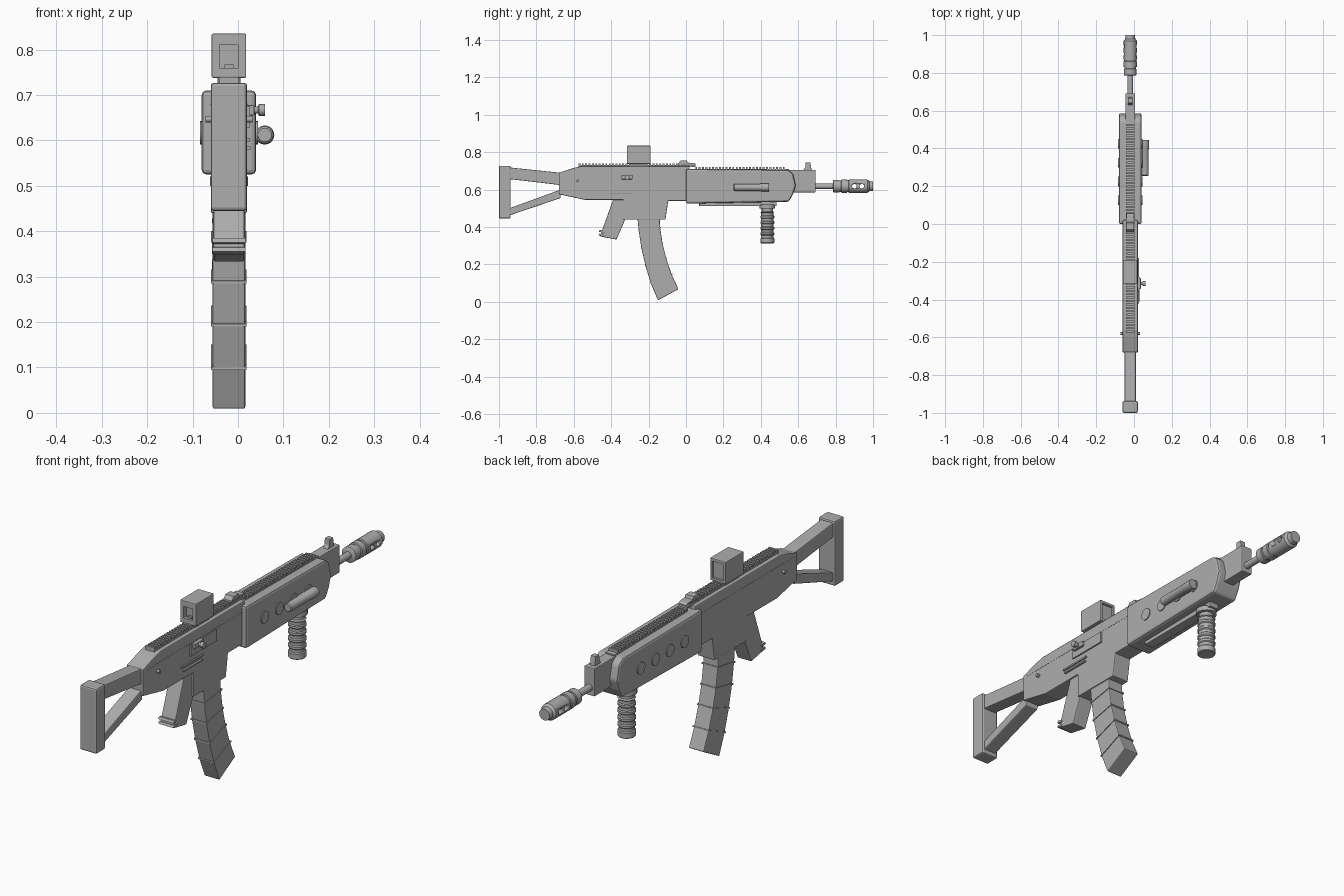
import bpy, bmesh, math
from mathutils import Vector, Matrix

cube = bpy.data.objects.get("Cube")
if cube:
    bpy.data.objects.remove(cube, do_unlink=True)

CX = -0.02  # centre plane of the body

metal = bpy.data.materials.new("grey metal")
metal.use_nodes = True
GREY = (0.42, 0.42, 0.42, 1)
metal.diffuse_color = GREY
metal.node_tree.nodes["Principled BSDF"].inputs["Base Color"].default_value = GREY


def finish(name, bm, bevel=0, smooth=False):
    bmesh.ops.recalc_face_normals(bm, faces=bm.faces)
    mesh = bpy.data.meshes.new(name)
    bm.to_mesh(mesh)
    bm.free()
    mesh.materials.append(metal)
    ob = bpy.data.objects.new(name, mesh)
    bpy.context.collection.objects.link(ob)
    if bevel:
        m = ob.modifiers.new("Bevel", 'BEVEL')
        m.width, m.segments, m.limit_method = bevel, 2, 'ANGLE'
    if smooth:
        bpy.ops.object.select_all(action='DESELECT')
        ob.select_set(True)
        bpy.context.view_layer.objects.active = ob
        bpy.ops.object.shade_smooth_by_angle(angle=math.radians(35))
    return ob


def slab(name, outline, half, x=CX, bevel=0.004):
    """Side outline of (y, z) points extruded across x."""
    bm = bmesh.new()
    face = bm.faces.new([bm.verts.new((x - half, y, z)) for y, z in outline])
    ext = bmesh.ops.extrude_face_region(bm, geom=[face])
    bmesh.ops.translate(bm, vec=(2 * half, 0, 0),
                        verts=[v for v in ext["geom"] if isinstance(v, bmesh.types.BMVert)])
    return finish(name, bm, bevel)


def box(name, y0, y1, z0, z1, half, x=CX, bevel=0.003):
    return slab(name, [(y0, z0), (y1, z0), (y1, z1), (y0, z1)], half, x, bevel)


def lathe(name, profile, origin, axis, sides=20):
    """Profile of (distance, radius) turned about an axis through origin."""
    bm = bmesh.new()
    rot = Vector((0, 0, 1)).rotation_difference(Vector(axis)).to_matrix()
    rings = []
    for d, r in profile:
        ring = []
        for i in range(sides):
            a = math.tau * i / sides
            ring.append(bm.verts.new(Vector(origin) + rot @ Vector((r * math.cos(a), r * math.sin(a), d))))
        rings.append(ring)
    for a, b in zip(rings, rings[1:]):
        for i in range(sides):
            j = (i + 1) % sides
            bm.faces.new((a[i], a[j], b[j], b[i]))
    bm.faces.new(rings[0])
    bm.faces.new(rings[-1])
    return finish(name, bm, smooth=True)


def cut(target, cutter):
    m = target.modifiers.new("Cut", 'BOOLEAN')
    m.object, m.operation, m.solver = cutter, 'DIFFERENCE', 'EXACT'
    cutter.hide_render = True
    cutter.hide_set(True)


def rail(name, y0, y1, z0, z1, half, pitch=0.018):
    """Base strip with evenly spaced teeth."""
    bm = bmesh.new()

    def add(a, b, lo, hi):
        mat = Matrix.Translation((CX, (a + b) / 2, (lo + hi) / 2)) @ Matrix.Diagonal((2 * half, b - a, hi - lo, 1))
        bmesh.ops.create_cube(bm, size=1, matrix=mat)

    mid = (z0 + z1) / 2
    add(y0, y1, z0, mid)
    for i in range(int((y1 - y0) / pitch)):
        add(y0 + i * pitch, y0 + (i + 0.55) * pitch, mid, z1)
    return finish(name, bm)


# Skeleton stock
box("butt_plate", -1, -0.937, 0.445, 0.727, 0.04, bevel=0.007)
slab("stock_upper_strut", [(-0.95, 0.657), (-0.67, 0.624), (-0.67, 0.69), (-0.95, 0.719)], 0.03)
slab("stock_lower_strut", [(-0.95, 0.46), (-0.67, 0.555), (-0.67, 0.6), (-0.95, 0.498)], 0.03)

# Receiver with magazine well
slab("receiver", [(-0.68, 0.69), (-0.6, 0.716), (-0.56, 0.725), (0.02, 0.725), (0.02, 0.54), (-0.095, 0.54),
                  (-0.11, 0.44), (-0.335, 0.44), (-0.335, 0.545), (-0.54, 0.545), (-0.68, 0.575)], 0.04)
rail("receiver_rail", -0.575, 0.05, 0.722, 0.74, 0.022)
box("dust_cover_seam", -0.66, 0, 0.678, 0.681, 0.0408, bevel=0)
lathe("receiver_pin", [(-0.052, 0.007), (0.052, 0.007)], (CX, -0.58, 0.647), (1, 0, 0), 12)

# Ejection port, charging handle and selector on the left side
box("ejection_port", -0.36, -0.18, 0.628, 0.676, 0.004, 0.022, 0)
box("bolt_carrier", -0.345, -0.285, 0.655, 0.678, 0.01, 0.026)
lathe("charging_handle", [(0, 0.008), (0.022, 0.008), (0.024, 0.013), (0.038, 0.013)],
      (0.022, -0.315, 0.667), (1, 0, 0), 14)
box("selector_plate", -0.42, -0.275, 0.598, 0.605, 0.004, 0.022, 0)
box("selector_lever", -0.41, -0.28, 0.58, 0.587, 0.006, 0.022, 0.001)

# Box sight with sunken windows
sight = box("box_sight", -0.315, -0.19, 0.738, 0.835, 0.038, bevel=0.003)
box("box_sight_mount", -0.3, -0.205, 0.72, 0.745, 0.025)
cut(sight, box("sight_window_cutter", -0.34, -0.295, 0.76, 0.81, 0.021, bevel=0))
cut(sight, box("sight_lens_cutter", -0.2, -0.17, 0.75, 0.823, 0.027, bevel=0))
box("sight_bead", -0.305, -0.29, 0.76, 0.767, 0.01, bevel=0)

# Rear sight on the rail
slab("rear_sight", [(-0.045, 0.735), (0.055, 0.735), (0.045, 0.742), (0.01, 0.744),
                    (0.005, 0.755), (-0.03, 0.755)], 0.02, bevel=0.001)

# Handguard
slab("handguard", [(0, 0.525), (0.55, 0.535), (0.572, 0.575), (0.587, 0.62), (0.572, 0.685), (0.545, 0.705),
                   (0, 0.71)], 0.06, bevel=0.01)
rail("handguard_rail", 0.05, 0.55, 0.7, 0.722, 0.022)
for side in (-1, 1):
    for i in range(4):
        lathe("handguard_disc", [(0, 0.026), (0.004, 0.026)],
              (CX + side * 0.06, 0.125 + i * 0.1, 0.617), (side, 0, 0), 18)
box("lower_rail", 0.07, 0.485, 0.512, 0.535, 0.022)

# Side light on its mount
lathe("side_light", [(0, 0.015), (0.004, 0.019), (0.14, 0.019), (0.145, 0.021), (0.19, 0.021)],
      (0.059, 0.255, 0.612), (0, 1, 0))
box("light_mount", 0.3, 0.4, 0.6, 0.625, 0.008, 0.042)

# Ribbed foregrip
ribs = [(0, 0.026), (0.01, 0.037)]
for i in range(5):
    z = 0.025 + i * 0.03
    ribs += [(z, 0.037), (z + 0.004, 0.033), (z + 0.017, 0.033), (z + 0.021, 0.037)]
lathe("foregrip", [(0, 0.034), (0.003, 0.037)] + ribs[2:] + [(0.17, 0.03), (0.185, 0.03), (0.187, 0.042), (0.208, 0.042)],
      (CX, 0.435, 0.313), (0, 0, 1))

# Gas block, front sight, barrel and muzzle
box("gas_block", 0.53, 0.692, 0.585, 0.706, 0.025)
slab("front_sight", [(0.625, 0.7), (0.672, 0.7), (0.665, 0.745), (0.64, 0.745), (0.638, 0.72)], 0.012, bevel=0.002)
lathe("barrel", [(0, 0.015), (0.2, 0.015)], (CX, 0.63, 0.618), (0, 1, 0))
muzzle = lathe("muzzle_brake", [(0, 0.028), (0.004, 0.034), (0.035, 0.034), (0.037, 0.031), (0.045, 0.031),
                                (0.047, 0.036), (0.075, 0.036), (0.077, 0.032), (0.085, 0.032), (0.087, 0.036),
                                (0.185, 0.036), (0.195, 0.027), (0.215, 0.025)], (CX, 0.785, 0.618), (0, 1, 0))
for y in (0.9, 0.94):
    cut(muzzle, lathe("muzzle_port_cutter", [(-0.06, 0.012), (0.06, 0.012)], (CX, y, 0.618), (1, 0, 0), 14))

# Pistol grip with base ridges
slab("pistol_grip", [(-0.385, 0.56), (-0.46, 0.35), (-0.372, 0.333), (-0.325, 0.44), (-0.29, 0.56)], 0.034)
for z in (0.355, 0.375):
    slab("grip_ridge", [(-0.467, z), (-0.44, z - 0.005), (-0.438, z + 0.005), (-0.462, z + 0.01)], 0.037, bevel=0.001)

# Curved magazine: an arc lofted from slanted sections, with bands
rear = [(-0.262, 0.47), (-0.252, 0.375), (-0.238, 0.285), (-0.216, 0.19), (-0.187, 0.095), (-0.15, 0.008)]
front = [(-0.142, 0.47), (-0.138, 0.395), (-0.125, 0.31), (-0.105, 0.23), (-0.076, 0.145), (-0.04, 0.068)]
slab("magazine", rear + front[::-1], 0.036)
for (y0, z0), (y1, z1) in list(zip(rear, front))[1:-1]:
    slab("magazine_band", [(y0 - 0.003, z0), (y1 + 0.003, z1), (y1 + 0.003, z1 + 0.006), (y0 - 0.003, z0 + 0.006)],
         0.039, bevel=0)
